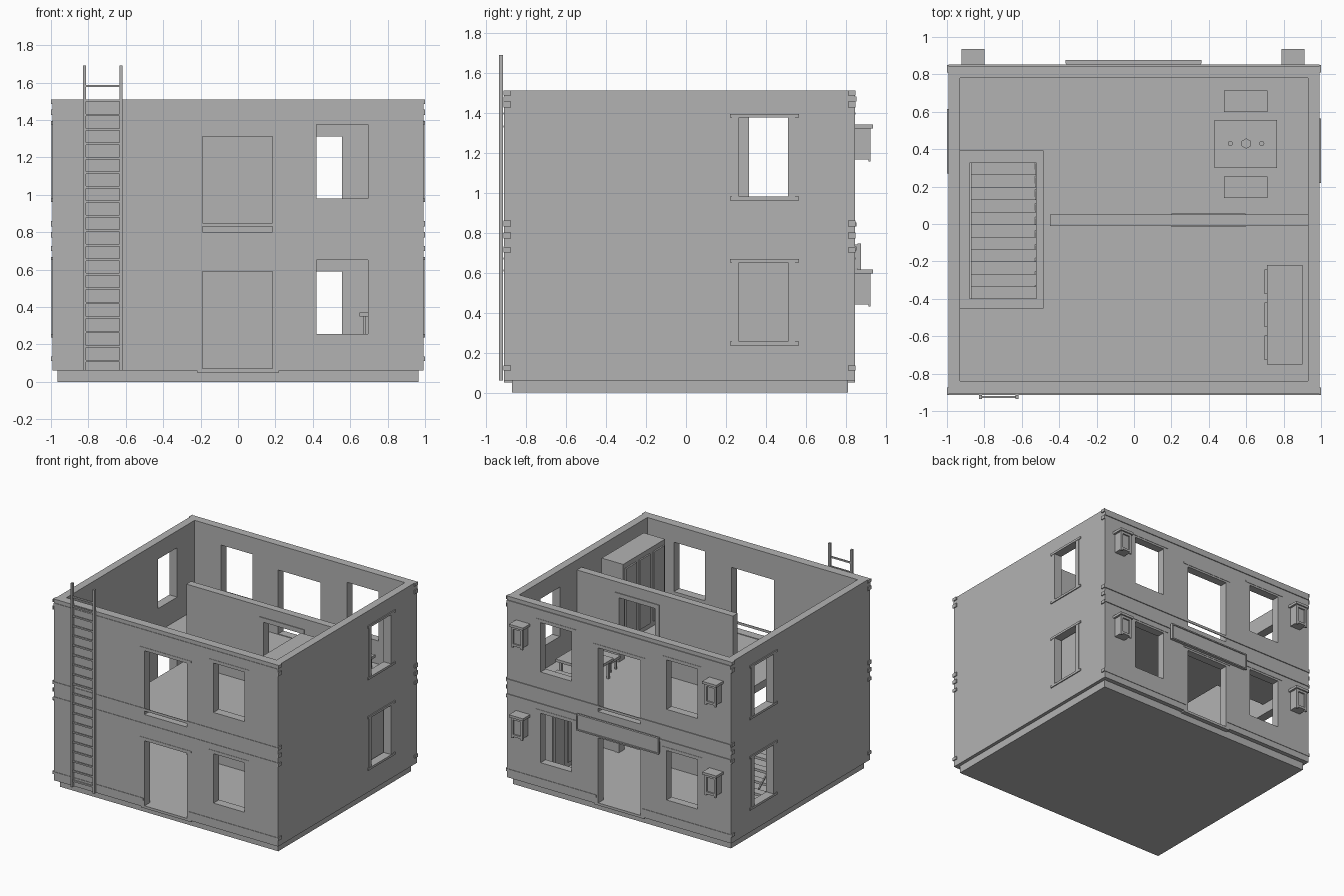
import bpy, bmesh

if "Cube" in bpy.data.objects:
    bpy.data.objects.remove(bpy.data.objects["Cube"])

grey = bpy.data.materials.new("plain_grey")
grey.diffuse_color = (0.448, 0.448, 0.448, 1)
grey.use_nodes = True
grey.node_tree.nodes["Principled BSDF"].inputs["Base Color"].default_value = grey.diffuse_color


def boxes(name, spans):
    """One object from boxes given as (x0, x1, y0, y1, z0, z1)."""
    bm = bmesh.new()
    for x0, x1, y0, y1, z0, z1 in spans:
        v = bmesh.ops.create_cube(bm, size=1)["verts"]
        bmesh.ops.scale(bm, vec=(x1 - x0, y1 - y0, z1 - z0), verts=v)
        bmesh.ops.translate(bm, vec=((x0 + x1) / 2, (y0 + y1) / 2, (z0 + z1) / 2), verts=v)
    return finish(name, bm)


def finish(name, bm):
    me = bpy.data.meshes.new(name)
    bm.to_mesh(me)
    bm.free()
    me.materials.append(grey)
    ob = bpy.data.objects.new(name, me)
    bpy.context.collection.objects.link(ob)
    return ob


def cut(ob, spans):
    """Subtract boxes from an object."""
    cutter = boxes("cutter", spans)
    cutter.hide_render = True
    mod = ob.modifiers.new("cut", "BOOLEAN")
    mod.operation, mod.solver, mod.object = "DIFFERENCE", "EXACT", cutter
    dg = bpy.context.evaluated_depsgraph_get()
    me = bpy.data.meshes.new_from_object(ob.evaluated_get(dg))
    ob.modifiers.clear()
    ob.data = me
    bpy.data.objects.remove(cutter)


X, F, B = 0.992, -0.91, 0.845         # wall outer faces
IX, IF, IB = 0.93, -0.84, 0.78        # wall inner faces
FLOOR, UP = 0.07, 0.795               # floor heights
DOORS = ((0.07, 0.59), (0.80, 1.31))
WINS = ((0.255, 0.65), (0.98, 1.375))

# Base and floors, with a stair opening in the upper floor
boxes("base", [(-0.965, 0.965, -0.87, 0.81, 0, 0.06)])
boxes("ground_floor", [(-IX, IX, IF, IB, 0.058, FLOOR)])
boxes("upper_floor", [(-0.485, IX, IF, IB, 0.735, UP),
                      (-IX, -0.485, IF, -0.45, 0.735, UP),
                      (-IX, -0.485, 0.39, IB, 0.735, UP)])
boxes("thresholds", [(-0.22, 0.22, F, -0.87, 0.05, 0.06), (-0.22, 0.22, 0.81, B, 0.05, 0.06)])

# Outer walls with door and window openings
walls = boxes("outer_walls", [(-X, X, F, B, 0.06, 1.51)])
cut(walls, [(-IX, IX, IF, IB, 0, 2)])
holes = []
for z0, z1 in DOORS:
    holes += [(-0.19, 0.185, F - .1, IF + .02, z0, z1), (-0.19, 0.185, IB - .02, B + .1, z0, z1)]
for z0, z1 in WINS:
    holes += [(0.42, 0.695, F - .1, IF + .02, z0, z1),
              (0.42, 0.695, IB - .02, B + .1, z0, z1),
              (-0.695, -0.42, IB - .02, B + .1, z0, z1),
              (IX - .02, 1.1, 0.265, 0.51, z0, z1),
              (-1.1, -IX + .02, 0.315, 0.56, z0, z1)]
cut(walls, holes)

# Horizontal mouldings and the blocks where they turn the corners
bands = []
for z0, z1 in ((1.455, 1.48), (0.83, 0.85), (0.71, 0.73), (0.11, 0.13)):
    bands += [(-X, X, F - 0.004, F, z0, z1)]
    if z0 > 0.2:
        bands += [(-X, X, B, B + 0.007, z0, z1)]
    else:
        bands += [(-X, -0.2, B, B + 0.004, z0, z1), (0.2, X, B, B + 0.004, z0, z1)]
bands = [b for b in bands if not (b[4] < 0.2 and b[2] < 0)]
bands += [(-X, -0.2, F - 0.004, F, 0.11, 0.13), (0.2, X, F - 0.004, F, 0.11, 0.13)]
boxes("mouldings", bands)
blocks = []
for s in (-1, 1):
    for z0, z1 in ((1.485, 1.51), (1.425, 1.455), (0.83, 0.86), (0.77, 0.80),
                   (0.70, 0.725), (0.11, 0.135)):
        for y0, y1 in ((F - 0.004, F + 0.035), (B - 0.035, B + 0.004)):
            blocks.append((min(s * X, s), max(s * X, s), y0, y1, z0, z1))
boxes("corner_blocks", blocks)

# Raised frames around the side windows
frames = []
for s, y0, y1 in ((1, 0.265, 0.51), (-1, 0.315, 0.56)):
    for z0, z1 in WINS:
        for a, b, c, d, out in ((y0 - .035, y0, z0, z1, 0.997), (y1, y1 + .035, z0, z1, 0.997),
                                (y0 - .045, y1 + .055, z0 - .018, z0, 1.0),
                                (y0 - .045, y1 + .055, z1, z1 + .018, 1.0)):
            frames.append((min(s * X, s * out), max(s * X, s * out), a, b, c, d))
boxes("side_window_frames", frames)

# Thin lintels above the front and back openings
lintels = []
for a, b, tops in ((-0.23, 0.225, (0.605, 1.325)), (0.38, 0.735, (0.665, 1.39)),
                   (-0.735, -0.38, (0.665, 1.39))):
    for z in tops:
        lintels.append((a, b, B, B + 0.003, z, z + 0.012))
        if a > -0.5:
            lintels.append((a, b, F - 0.003, F, z, z + 0.012))
boxes("lintels", lintels)

# Inner partition on both storeys, with framed doorways
part, trim = [], []
for z0, top, door in ((FLOOR, 0.735, 0.59), (UP, 1.43, 1.31)):
    part += [(-0.45, 0.235, -0.01, 0.05, z0, top), (0.555, IX, -0.01, 0.05, z0, top),
             (0.235, 0.555, -0.01, 0.05, door, top)]
    for y0, y1 in ((-0.016, -0.01), (0.05, 0.056)):
        trim += [(0.2, 0.235, y0, y1, z0, door), (0.555, 0.595, y0, y1, z0, door),
                 (0.2, 0.595, y0, y1, door, door + 0.035)]
boxes("partition", part)
boxes("doorway_frames", trim)

# Open staircase rising towards the front
n, y_low, depth = 11, 0.33, 0.0664
rise = (UP - FLOOR) / (n + 1)
boxes("stair_treads", [(-0.875, -0.52, y_low - (i + 1) * depth, y_low - i * depth,
                        FLOOR + (i + 1) * rise - 0.02, FLOOR + (i + 1) * rise) for i in range(n)])


def slanted(name, x0, x1, low, high):
    bm = bmesh.new()
    y_top, climb = y_low - n * depth, (n - 1) * rise
    pts = [(y_low, FLOOR + low), (y_low, FLOOR + high),
           (y_top, FLOOR + climb + high), (y_top, FLOOR + climb + low)]
    f = bm.faces.new([bm.verts.new((x0, y, z)) for y, z in pts])
    r = bmesh.ops.extrude_face_region(bm, geom=[f])
    bmesh.ops.translate(bm, vec=(x1 - x0, 0, 0),
                        verts=[g for g in r["geom"] if isinstance(g, bmesh.types.BMVert)])
    bmesh.ops.recalc_face_normals(bm, faces=bm.faces)
    return finish(name, bm)


slanted("stair_stringer", -0.53, -0.52, 0.0, 0.06)
slanted("stair_wall_stringer", -0.88, -0.87, 0.0, 0.06)
slanted("handrail", -0.88, -0.87, 0.19, 0.205)

# Ladder leaning flat on the front
boxes("ladder_rails", [(x - .008, x + .008, -0.935, -0.915, 0.06, 1.69) for x in (-0.82, -0.625)])
boxes("ladder_rungs", [(-0.815, -0.63, -0.93, -0.92, 0.105 + i * 0.0774, 0.117 + i * 0.0774)
                       for i in range(20)])

# Wall lanterns on the back
for name, cx in (("left", 0.85), ("right", -0.86)):
    for floor, z in (("lower", 0.43), ("upper", 1.155)):
        parts = [(cx - .045, cx + .045, B, 0.912, z + .012, z + .165),
                 (cx - .062, cx + .062, B, 0.935, z + .165, z + .185),
                 (cx - .035, cx + .035, 0.912, 0.924, z + .012, z + .03),
                 (cx - .035, cx + .035, 0.912, 0.924, z + .147, z + .165)]
        parts += [(cx + s - .009, cx + s + .009, 0.912, 0.924, z, z + .165) for s in (-.042, .042)]
        boxes(f"{floor}_{name}_lantern", parts)

# Blank sign board with a raised border
boxes("sign_board", [(-0.36, 0.355, B, 0.868, 0.62, 0.74)])
boxes("sign_border", [(-0.367, 0.362, 0.858, 0.876, 0.735, 0.745),
                      (-0.367, 0.362, 0.858, 0.876, 0.615, 0.625),
                      (-0.367, -0.357, 0.858, 0.876, 0.625, 0.735),
                      (0.352, 0.362, 0.858, 0.876, 0.625, 0.735)])


# Wardrobe and lower cupboard with three doors each
def cupboard(name, x0, x1, y0, y1, z0, z1):
    parts, w = [(x0, x1, y0, y1, z0, z1)], (y1 - y0) / 3
    for i in range(3):
        parts.append((x0 - .012, x0, y0 + i * w + .022, y0 + (i + 1) * w - .022,
                      z0 + .04, z1 - .04))
    boxes(name, parts)


cupboard("wardrobe", 0.71, 0.90, -0.75, -0.22, UP, 1.43)
cupboard("lower_cupboard", 0.72, 0.91, 0.16, 0.66, FLOOR, 0.69)


# Tables and benches
def table(name, x0, x1, y0, y1, z0, z1, leg):
    parts = [(x0, x1, y0, y1, z1 - .022, z1)]
    for x in (x0 + .02, x1 - .02 - leg):
        for y in (y0 + .015, y1 - .015 - leg):
            parts.append((x, x + leg, y, y + leg, z0, z1 - .022))
    boxes(name, parts)


table("dining_table", 0.43, 0.765, 0.30, 0.555, UP, 0.955, 0.02)
table("back_bench", 0.48, 0.715, 0.60, 0.715, UP, 0.90, 0.015)
table("front_bench", 0.48, 0.715, 0.14, 0.255, UP, 0.90, 0.015)
table("lower_desk", 0.65, 0.91, -0.65, -0.20, FLOOR, 0.37, 0.015)

# Tableware
for name, x, r, h, sides in (("left_cup", 0.515, 0.014, 0.02, 8), ("bowl", 0.60, 0.028, 0.022, 6),
                             ("right_cup", 0.683, 0.014, 0.02, 8)):
    bm = bmesh.new()
    v = bmesh.ops.create_cone(bm, cap_ends=True, segments=sides, radius1=r, radius2=r,
                              depth=h)["verts"]
    bmesh.ops.translate(bm, vec=(x, 0.43, 0.955 + h / 2), verts=v)
    finish(name, bm)
